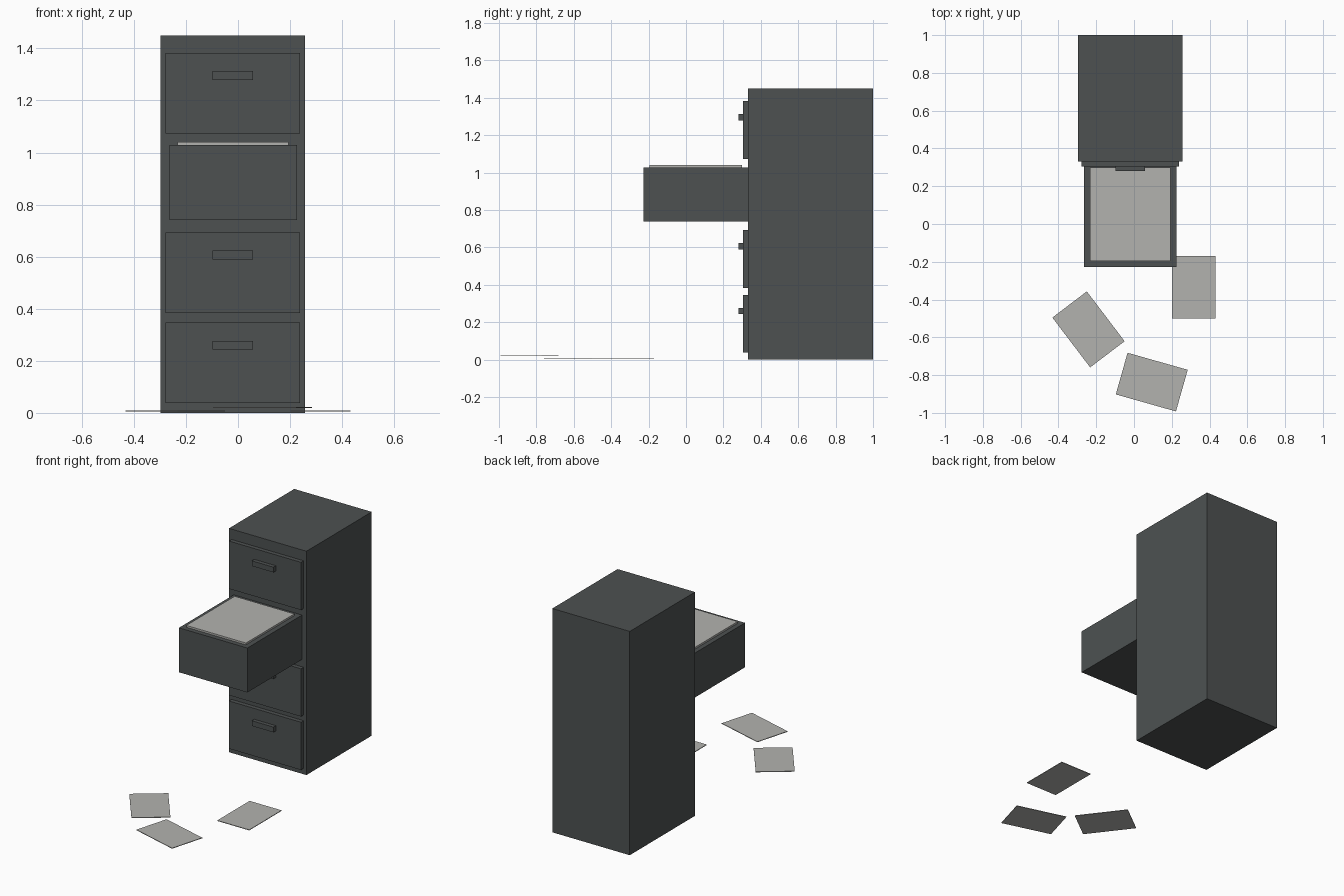
import bpy, bmesh, math
from mathutils import Matrix, Vector

if "Cube" in bpy.data.objects:
    bpy.data.objects.remove(bpy.data.objects["Cube"])


def material(name, rgb):
    m = bpy.data.materials.new(name)
    m.diffuse_color = (*rgb, 1)
    m.use_nodes = True
    m.node_tree.nodes["Principled BSDF"].inputs["Base Color"].default_value = m.diffuse_color
    return m


STEEL = material("dark grey steel", (0.075, 0.083, 0.083))
PAPER = material("pale grey paper", (0.45, 0.45, 0.43))


def box(name, lo, hi, mat, angle=0):
    """Box between two corners, turned about its own vertical axis."""
    lo, hi = Vector(lo), Vector(hi)
    bm = bmesh.new()
    bmesh.ops.create_cube(bm, size=1, matrix=Matrix.Diagonal((*(hi - lo), 1)))
    me = bpy.data.meshes.new(name)
    bm.to_mesh(me)
    bm.free()
    me.materials.append(mat)
    ob = bpy.data.objects.new(name, me)
    ob.location = (lo + hi) / 2
    ob.rotation_euler.z = math.radians(angle)
    bpy.context.collection.objects.link(ob)
    return ob


# cabinet body
box("cabinet_body", (-0.297, 0.332, 0), (0.258, 1.0, 1.45), STEEL)

# closed drawer fronts with bar handles
for i, z in ((1, 1.074), (3, 0.384), (4, 0.038)):
    box(f"drawer_front_{i}", (-0.278, 0.305, z), (0.238, 0.334, z + 0.309), STEEL)
    box(f"drawer_handle_{i}", (-0.097, 0.28, z + 0.205), (0.058, 0.307, z + 0.239), STEEL)

# pulled-out drawer and the papers filling it
box("open_drawer", (-0.264, -0.227, 0.74), (0.226, 0.335, 1.028), STEEL)
box("drawer_papers", (-0.233, -0.196, 1.026), (0.194, 0.299, 1.04), PAPER)

# loose sheets on the floor: centre x, centre y, bottom z, turn
for i, (x, y, z, a) in enumerate(((0.317, -0.336, 0.006, 90),
                                  (-0.241, -0.558, 0.006, -52.8),
                                  (0.094, -0.837, 0.019, -15.8))):
    box(f"loose_sheet_{i + 1}", (x - 0.1655, y - 0.1145, z),
        (x + 0.1655, y + 0.1145, z + 0.004), PAPER, a)
